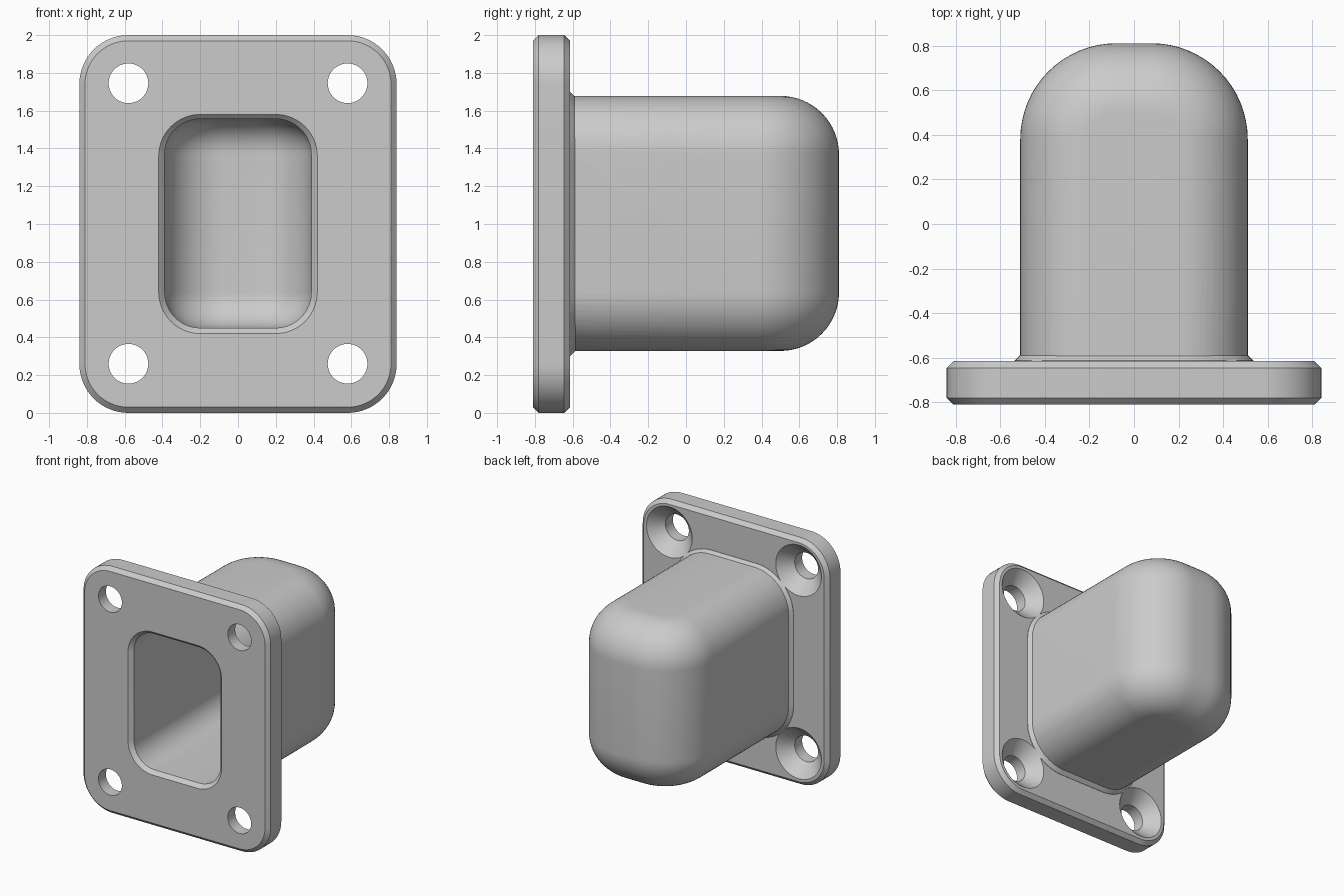
import bpy, bmesh
from math import sin, cos, pi

if "Cube" in bpy.data.objects:
    bpy.data.objects.remove(bpy.data.objects["Cube"])

MID = 1.0      # height of the centre
STEPS = 16     # segments per quarter round

grey = bpy.data.materials.new("plain grey")
grey.use_nodes = True
grey.diffuse_color = (0.6, 0.6, 0.6, 1)
grey.node_tree.nodes["Principled BSDF"].inputs["Base Color"].default_value = (0.6, 0.6, 0.6, 1)


def arc(cx, cy, r, start):
    angles = [start + pi / 2 * i / STEPS for i in range(STEPS + 1)]
    return [(cx + r * cos(a), cy + r * sin(a)) for a in angles]


def rounded_rect(y, w, h, r):
    """Upright rounded rectangle with half sizes w and h, at depth y."""
    pts = (arc(w - r, h - r, r, 0) + arc(r - w, h - r, r, pi / 2)
           + arc(r - w, r - h, r, pi) + arc(w - r, r - h, r, 1.5 * pi))
    return [(x, y, MID + z) for x, z in pts]


def circle(x, z, y, r):
    n = 4 * STEPS
    return [(x + r * cos(2 * pi * i / n), y, z + r * sin(2 * pi * i / n)) for i in range(n)]


def loft(name, rings):
    """Closed solid through a list of equal-length rings."""
    bm = bmesh.new()
    rows = [[bm.verts.new(p) for p in ring] for ring in rings]
    for a, b in zip(rows, rows[1:]):
        for i in range(len(a)):
            j = (i + 1) % len(a)
            bm.faces.new((a[i], a[j], b[j], b[i]))
    bm.faces.new(rows[0])
    bm.faces.new(rows[-1])
    bmesh.ops.recalc_face_normals(bm, faces=bm.faces)
    mesh = bpy.data.meshes.new(name)
    bm.to_mesh(mesh)
    bm.free()
    mesh.materials.append(grey)
    obj = bpy.data.objects.new(name, mesh)
    bpy.context.collection.objects.link(obj)
    return obj


def pod(name, front, inset):
    """U-shaped block with filleted top and bottom, shrunk by inset."""
    w, end, h = 0.51 - inset, 0.81 - inset, 0.675 - inset
    big, fillet = 0.43 - inset, 0.31 - inset
    levels = [(-1, -pi / 2 + pi / 2 * i / STEPS) for i in range(STEPS + 1)]
    levels += [(1, pi / 2 * i / STEPS) for i in range(STEPS + 1)]
    rings = []
    for side, a in levels:
        d = fillet * (1 - cos(a))
        z = MID + 0.003 + side * (h - fillet) + fillet * sin(a)
        r = big - d
        outline = [(w - d, front)] + arc(w - d - r, end - d - r, r, 0)
        outline += arc(r + d - w, end - d - r, r, pi / 2) + [(d - w, front)]
        rings.append([(x, y, z) for x, y in outline])
    return loft(name, rings)


def combine(target, tool, operation):
    mod = target.modifiers.new(tool.name, 'BOOLEAN')
    mod.operation = operation
    mod.solver = 'EXACT'
    mod.object = tool
    tool.hide_render = True
    bpy.context.view_layer.objects.active = target
    bpy.ops.object.modifier_apply(modifier=mod.name)
    bpy.data.objects.remove(tool)


# Chamfered mounting flange
body = loft("flanged_housing", [
    rounded_rect(-0.81, 0.81, 0.97, 0.23), rounded_rect(-0.78, 0.84, 1.0, 0.26),
    rounded_rect(-0.645, 0.84, 1.0, 0.26), rounded_rect(-0.615, 0.81, 0.97, 0.23)])

# Rounded housing and the bevelled foot where it meets the flange
combine(body, pod("housing", -0.7, 0), 'UNION')
combine(body, loft("foot", [
    rounded_rect(-0.66, 0.535, 0.70, 0.335), rounded_rect(-0.613, 0.535, 0.70, 0.335),
    rounded_rect(-0.583, 0.505, 0.67, 0.305)]), 'UNION')

# Hollow inside with a chamfered mouth
combine(body, pod("cavity", -0.95, 0.122), 'DIFFERENCE')
combine(body, loft("mouth", [
    rounded_rect(-0.84, 0.45, 0.61, 0.25), rounded_rect(-0.77, 0.38, 0.54, 0.18)]), 'DIFFERENCE')

# Countersunk screw holes, wide at the back
for x in (-0.58, 0.58):
    for z in (0.26, 1.745):
        combine(body, loft("screw_hole", [
            circle(x, z, -0.9, 0.105), circle(x, z, -0.715, 0.105),
            circle(x, z, -0.605, 0.215)]), 'DIFFERENCE')

bpy.ops.object.select_all(action='DESELECT')
body.select_set(True)
bpy.context.view_layer.objects.active = body
bpy.ops.object.shade_smooth_by_angle(angle=pi / 6)
